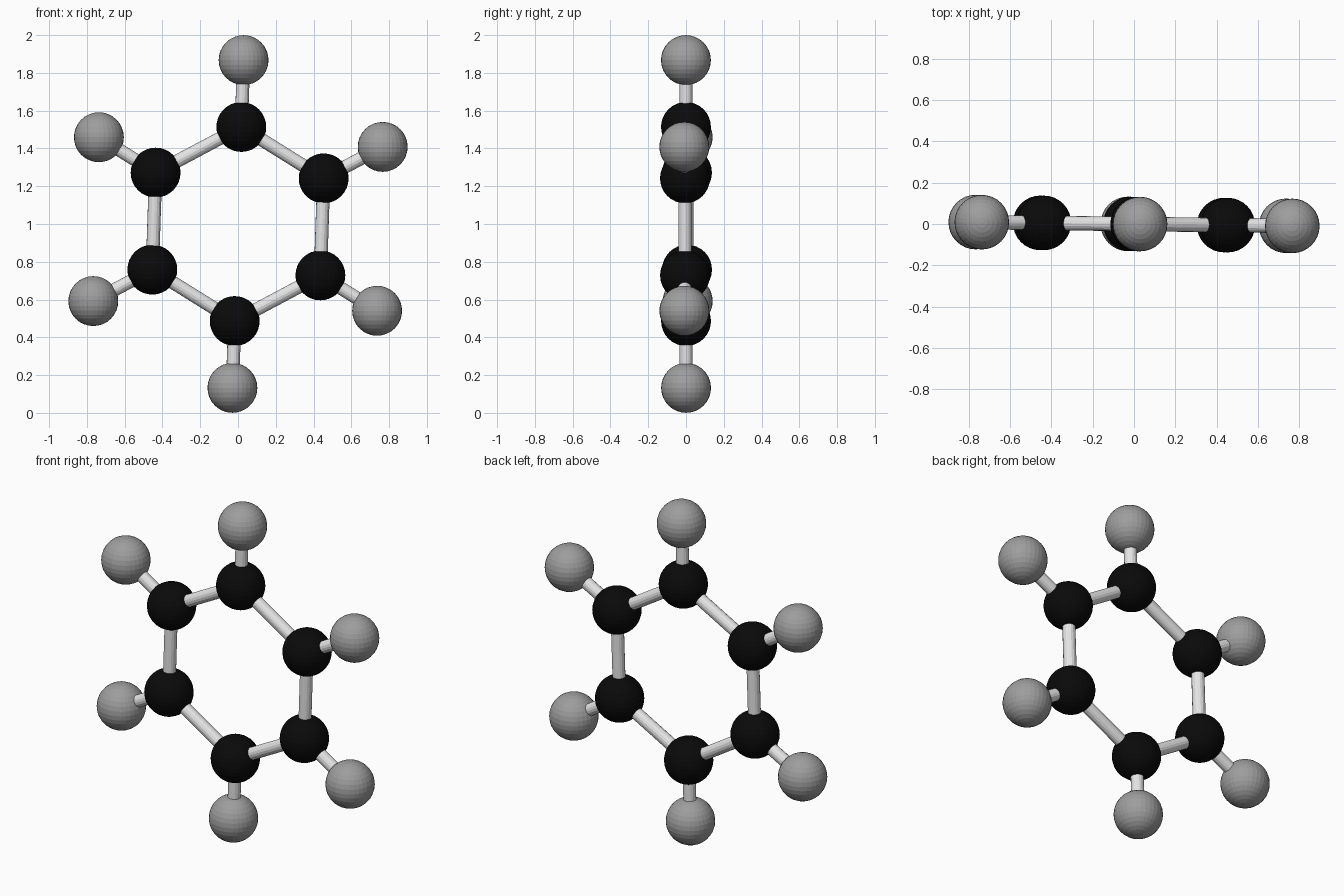
import bpy
import math
from mathutils import Vector

if "Cube" in bpy.data.objects:
    bpy.data.objects.remove(bpy.data.objects["Cube"])

CENTRE_Z = 1.0
RING_R = 0.514      # inner (dark) atoms
OUTER_R = 0.868     # outer (grey) atoms
ATOM_R = 0.132
BOND_R = 0.035
TURN = math.radians(1.95)   # slight clockwise turn seen from the front
SKEW = -0.012               # slight yaw of the ring plane


def material(name, r, g, b):
    m = bpy.data.materials.new(name)
    m.diffuse_color = (r, g, b, 1)
    m.use_nodes = True
    m.node_tree.nodes["Principled BSDF"].inputs["Base Color"].default_value = m.diffuse_color
    return m


black = material("black", 0.003, 0.003, 0.003)
grey = material("mid grey", 0.34, 0.34, 0.34)
light = material("light grey", 0.78, 0.78, 0.78)


def spot(radius, i):
    a = TURN + i * math.pi / 3
    x = radius * math.sin(a)
    return Vector((x, SKEW * x, CENTRE_Z + radius * math.cos(a)))


def finish(name, mat):
    ob = bpy.context.object
    ob.name = name
    ob.data.materials.append(mat)


def atom(name, pos, mat):
    bpy.ops.mesh.primitive_uv_sphere_add(segments=32, ring_count=16,
                                         radius=ATOM_R, location=pos)
    finish(name, mat)


def bond(name, a, b):
    d = b - a
    bpy.ops.mesh.primitive_cylinder_add(
        vertices=16, radius=BOND_R, depth=d.length, location=(a + b) / 2,
        rotation=d.to_track_quat('Z', 'Y').to_euler())
    finish(name, light)


# Six-fold ring: inner atom, outer atom, ring bond and spoke bond
for i in range(6):
    inner, outer = spot(RING_R, i), spot(OUTER_R, i)
    atom(f"inner_atom_{i + 1}", inner, black)
    atom(f"outer_atom_{i + 1}", outer, grey)
    bond(f"ring_bond_{i + 1}", inner, spot(RING_R, i + 1))
    bond(f"outer_bond_{i + 1}", inner, outer)
